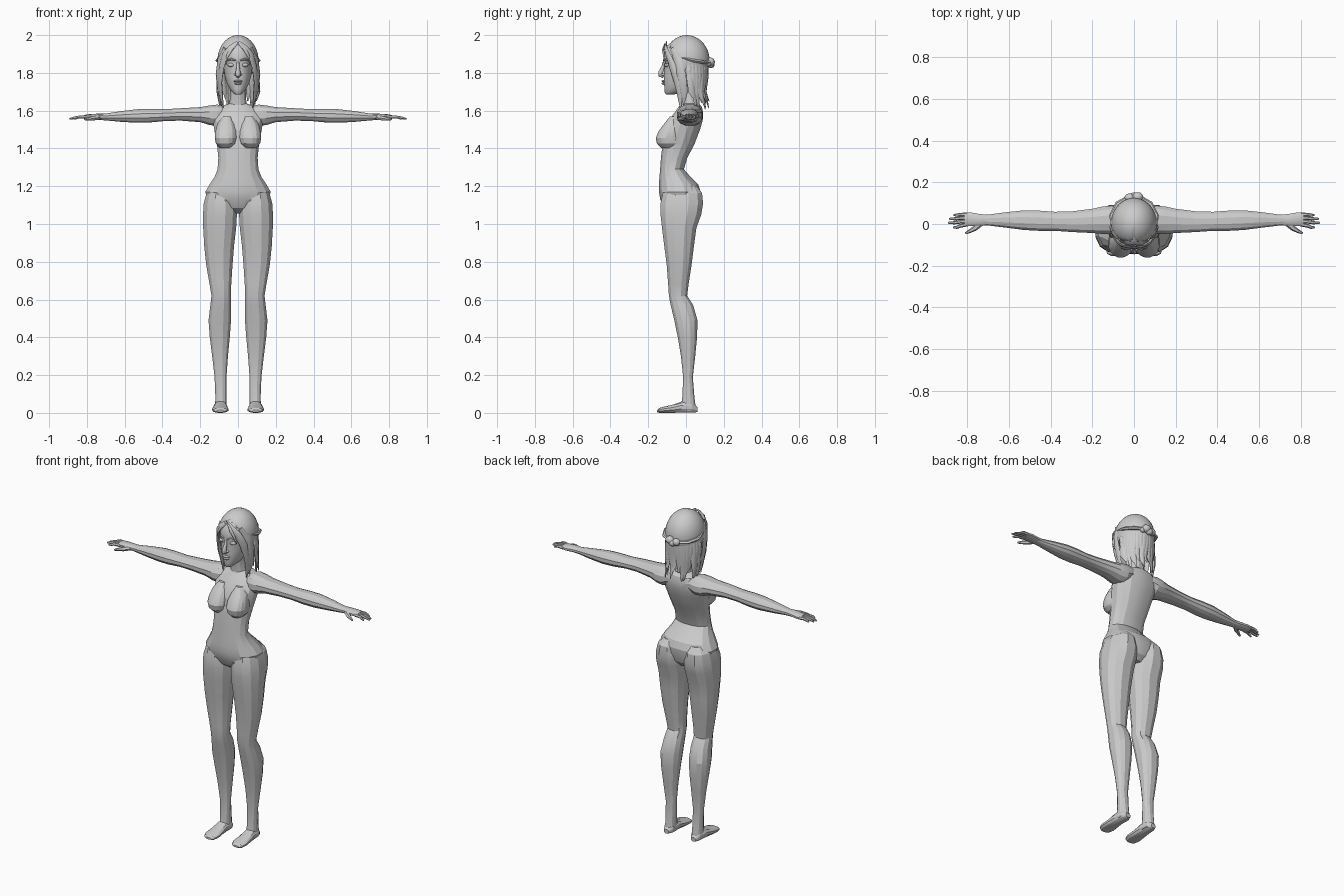
import bpy, bmesh, math, random
from mathutils import Vector, Matrix

random.seed(4)


def skin(bm, rings):
    """Bridge equal rings of points and cap both ends."""
    vs = [[bm.verts.new(p) for p in r] for r in rings]
    n = len(vs[0])
    for a, b in zip(vs, vs[1:]):
        for i in range(n):
            j = (i + 1) % n
            bm.faces.new((a[i], a[j], b[j], b[i]))
    bm.faces.new(vs[0])
    bm.faces.new(vs[-1])


def loft(bm, axis, rows, n=14, e=0.88, s=1):
    """rows: position on axis, then low/high of the two other axes."""
    rings = []
    for p, u0, u1, v0, v1 in rows:
        ring = []
        for i in range(n):
            a = 2 * math.pi * (i + 0.5) / n
            c, d = [math.copysign(abs(k) ** e, k) for k in (math.cos(a), math.sin(a))]
            u, v = (u0 + u1) / 2 + c * (u1 - u0) / 2, (v0 + v1) / 2 + d * (v1 - v0) / 2
            x, y, z = {'z': (u, v, p), 'x': (p, u, v), 'y': (u, p, v)}[axis]
            ring.append((x * s, y, z))
        rings.append(ring)
    skin(bm, rings)


def strand(bm, pts, widths, flat=1.0, out=None, n=6, s=1):
    """Tapered tube along points; out=None faces away from the head axis."""
    pts = [Vector((p[0] * s, p[1], p[2])) for p in pts]
    rings = []
    for k, p in enumerate(pts):
        d = (pts[min(k + 1, len(pts) - 1)] - pts[max(k - 1, 0)]).normalized()
        o = Vector(out) if out else Vector((p.x, p.y, 0.01))
        side = d.cross(o).normalized()
        up = side.cross(d)
        w = widths[k]
        rings.append([p + side * w * math.cos(t) + up * w * flat * math.sin(t)
                      for t in (2 * math.pi * i / n for i in range(n))])
    skin(bm, rings)


def ball(bm, c, r, seg=12):
    m = Matrix.Translation(c) @ Matrix.Diagonal((*r, 1))
    bmesh.ops.create_uvsphere(bm, u_segments=seg, v_segments=seg * 2 // 3, radius=1, matrix=m)


def make(name, bm, smooth=None):
    bmesh.ops.recalc_face_normals(bm, faces=bm.faces[:])
    me = bpy.data.meshes.new(name)
    bm.to_mesh(me)
    bm.free()
    ob = bpy.data.objects.new(name, me)
    bpy.context.collection.objects.link(ob)
    bpy.ops.object.select_all(action='DESELECT')
    ob.select_set(True)
    bpy.context.view_layer.objects.active = ob
    if smooth:
        bpy.ops.object.shade_smooth_by_angle(angle=math.radians(smooth))
    return ob


# Profiles of the body parts (left side for paired parts)
TORSO = [(z, -w, w, f, b) for z, w, f, b in [
    (1.055, .04, -.07, .04), (1.085, .11, -.115, .065), (1.13, .165, -.138, .078),
    (1.17, .176, -.145, .08), (1.21, .153, -.145, .066), (1.25, .126, -.142, .025),
    (1.29, .11, -.138, -.01), (1.35, .106, -.134, .008), (1.42, .113, -.126, .045),
    (1.5, .128, -.112, .076), (1.55, .136, -.09, .09), (1.59, .13, -.062, .092),
    (1.62, .1, -.04, .085), (1.637, .05, -.03, .07)]]
NECK = [(1.59, -.065, .065, -.035, .08), (1.64, -.046, .046, -.035, .065),
        (1.7, -.042, .042, -.042, .055), (1.77, -.045, .045, -.05, .06)]
LEG = [(1.2, .05, .13, -.09, .06), (1.165, .02, .168, -.125, .088), (1.11, .004, .184, -.138, .094),
       (1.05, .003, .188, -.138, .084), (.98, .007, .187, -.13, .058), (.88, .019, .181, -.117, .044),
       (.78, .027, .17, -.104, .031), (.68, .034, .152, -.096, .015), (.62, .036, .142, -.092, .008),
       (.57, .035, .148, -.083, .04), (.49, .035, .158, -.064, .063), (.4, .042, .151, -.045, .06),
       (.3, .052, .138, -.028, .05), (.19, .06, .125, -.016, .037), (.09, .061, .121, -.02, .045),
       (.012, .06, .122, -.03, .055)]
FOOT = [(.06, .075, .108, .004, .03), (.035, .06, .123, 0, .058), (-.02, .057, .129, 0, .062),
        (-.07, .053, .135, 0, .044), (-.115, .049, .138, 0, .034), (-.143, .058, .13, 0, .026),
        (-.153, .075, .112, .004, .016)]
BREAST = [(1.57, .035, .08, -.085, -.02), (1.53, .015, .11, -.117, -.02), (1.49, .005, .121, -.147, -.02),
          (1.455, .004, .124, -.161, -.02), (1.425, .01, .118, -.155, -.02), (1.402, .032, .097, -.132, -.03)]
ARM = [(.05, -.03, .08, 1.55, 1.62), (.11, -.05, .09, 1.518, 1.634), (.15, -.05, .086, 1.522, 1.629),
       (.2, -.045, .075, 1.538, 1.62), (.3, -.04, .062, 1.546, 1.614), (.38, -.034, .06, 1.545, 1.609),
       (.46, -.034, .066, 1.537, 1.611), (.53, -.03, .067, 1.535, 1.609), (.62, -.018, .057, 1.54, 1.598),
       (.7, -.008, .046, 1.548, 1.585), (.73, -.006, .046, 1.55, 1.583)]
PALM = [(.71, -.006, .046, 1.55, 1.584), (.745, -.012, .05, 1.551, 1.584),
        (.785, -.012, .057, 1.551, 1.582), (.815, -.008, .054, 1.553, 1.577)]

# Body: overlapping volumes fused into one surface
parts = []
for name, axis, rows, sides in [("body", 'z', TORSO, (1,)), ("neck", 'z', NECK, (1,)),
                                ("leg", 'z', LEG, (1, -1)), ("foot", 'y', FOOT, (1, -1)),
                                ("breast", 'z', BREAST, (1, -1)), ("arm", 'x', ARM, (1, -1))]:
    for s in sides:
        bm = bmesh.new()
        loft(bm, axis, rows, n=16 if name in ("body", "breast") else 12, s=s)
        parts.append(make(name, bm))
body = parts[0]
bpy.context.view_layer.objects.active = body
for p in parts[1:]:
    m = body.modifiers.new("fuse", 'BOOLEAN')
    m.operation, m.solver, m.object = 'UNION', 'EXACT', p
    bpy.ops.object.modifier_apply(modifier=m.name)
    bpy.data.objects.remove(p)
bpy.context.view_layer.objects.active = body
body.select_set(True)
bpy.ops.object.shade_smooth_by_angle(angle=math.radians(18))

# Hands: palm, four fingers and thumb
bm = bmesh.new()
for s in (1, -1):
    loft(bm, 'x', PALM, n=10, s=s)
    for y0, x1, y1 in [(-.002, .868, -.016), (.015, .893, .006), (.031, .888, .025), (.046, .866, .043)]:
        strand(bm, [(.8, y0, 1.565), (.835, (y0 + y1) / 2, 1.567), ((x1 + .835) / 2, y1, 1.563), (x1, y1, 1.556)],
               [.0095, .0088, .0078, .0045], out=(0, 0, 1), s=s)
    strand(bm, [(.735, .004, 1.565), (.765, -.021, 1.56), (.79, -.035, 1.556), (.81, -.045, 1.552)],
           [.014, .013, .009, .005], out=(0, 0, 1), s=s)
make("hands", bm, 40)

# Head with a narrow chin
bm = bmesh.new()
loft(bm, 'z', [(z, -w, w, f, b) for z, w, f, b in [
    (1.686, .016, -.106, -.06), (1.695, .028, -.113, -.03), (1.715, .045, -.114, .02), (1.745, .06, -.118, .05),
    (1.785, .071, -.119, .08), (1.83, .077, -.116, .098), (1.865, .08, -.121, .104), (1.905, .08, -.119, .104),
    (1.945, .07, -.1, .09), (1.972, .045, -.065, .06)]], n=20, e=.95)
make("head", bm, 50)

# Face features: nose, lips, brows, eyelids, ears
bm = bmesh.new()
strand(bm, [(0, -.115, 1.86), (0, -.122, 1.83), (0, -.134, 1.802), (0, -.134, 1.79), (0, -.118, 1.78)],
       [.007, .009, .013, .014, .009], out=(0, -1, 0), n=8)
ball(bm, (0, -.118, 1.756), (.024, .012, .006))
ball(bm, (0, -.116, 1.744), (.02, .013, .007))
for s in (1, -1):
    ball(bm, (.012 * s, -.121, 1.791), (.009, .011, .007))
    ball(bm, (.035 * s, -.101, 1.842), (.02, .014, .011))
    strand(bm, [(.012, -.119, 1.866), (.036, -.113, 1.873), (.06, -.092, 1.864)],
           [.004, .006, .003], out=(0, -1, 0), s=s)
    ball(bm, (.098 * s, .014, 1.81), (.014, .02, .03))
make("face_features", bm, 50)

# Hair cap, opened in front of the face, with a centre parting groove
bm = bmesh.new()
ball(bm, (0, .004, 1.864), (.109, .121, .136), 36)
gone = []
for f in bm.faces:
    c = f.calc_center_median()
    if c.z < 1.79 or (c.y < -.035 and c.z < 1.955 - 7 * c.x * c.x):
        gone.append(f)
bmesh.ops.delete(bm, geom=gone, context='FACES')
for v in bm.verts:
    if abs(v.co.x) < .004 and v.co.y < .05 and v.co.z < 1.997:
        v.co += (Vector((0, .004, 1.864)) - v.co) * .03
cap = make("hair_cap", bm, 60)
m = cap.modifiers.new("thickness", 'SOLIDIFY')
m.thickness, m.offset = .012, -1

# Hair locks: framing the face, hanging at the sides and around the back
bm = bmesh.new()
for s in (1, -1):
    strand(bm, [(.004, -.103, 1.962), (.035, -.109, 1.935), (.068, -.095, 1.895), (.088, -.07, 1.83),
                (.095, -.045, 1.75), (.088, -.03, 1.68), (.078, -.03, 1.615)],
           [.008, .016, .02, .022, .02, .017, .003], .45, s=s)
    strand(bm, [(.07, -.075, 1.93), (.096, -.045, 1.87), (.107, -.025, 1.79), (.1, -.01, 1.7), (.083, -.012, 1.63)],
           [.012, .024, .025, .02, .003], .4, s=s)
    strand(bm, [(.01, -.112, 1.955), (.036, -.122, 1.925), (.058, -.116, 1.885), (.064, -.105, 1.845)],
           [.005, .009, .007, .002], .5, s=s)
    # twisted band leading to the knot
    strand(bm, [(.1, -.02, 1.88), (.106, .04, 1.865), (.078, .096, 1.855), (.02, .13, 1.853)],
           [.008, .014, .014, .012], .7, out=(0, 0, 1), s=s)
for i in range(17):
    a = math.radians(-84 + 168 * i / 16)
    sn, c = math.sin(a), math.cos(a)
    j = random.uniform(-.012, .012)
    tip = 1.615 + random.uniform(-.015, .045)
    strand(bm, [(.1 * sn, .004 + .108 * c, 1.85), (.103 * sn, .012 + .098 * c, 1.78),
                (.098 * sn + j, .022 + .078 * c, 1.7), (.088 * sn + j, .03 + .085 * c + j, tip)],
           [.016, .021, .018, .003], .5)
make("hair_locks", bm, 50)

# Knot of hair at the back
bm = bmesh.new()
for x, y, z, r in [(-.022, .126, 1.853, .021), (.018, .13, 1.858, .023), (0, .132, 1.845, .02), (.036, .118, 1.85, .016)]:
    ball(bm, (x, y, z), (r * 1.15, r, r))
make("hair_knot", bm, 60)
